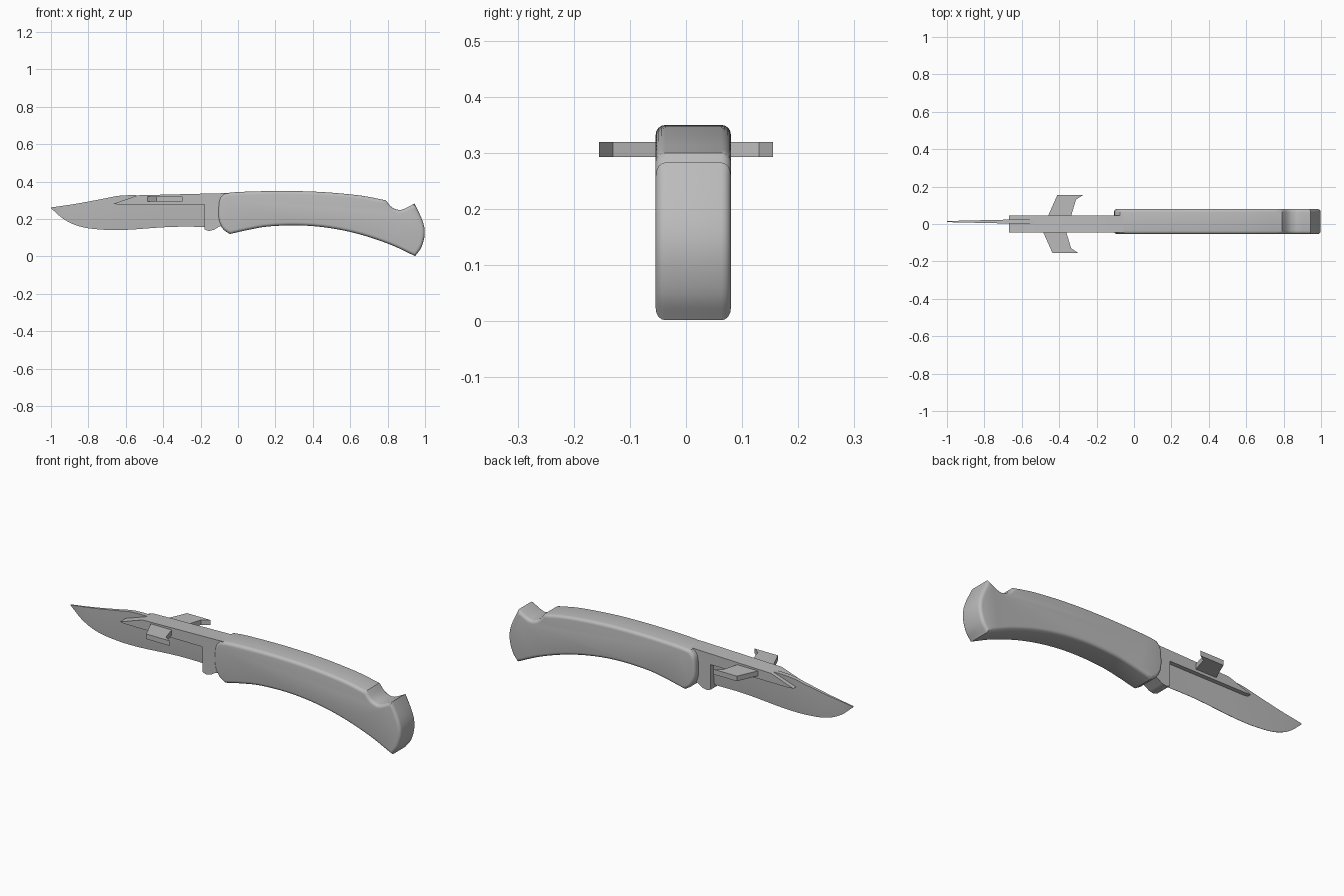
import bpy, bmesh, math
from mathutils import Vector

cube = bpy.data.objects.get("Cube")
if cube:
    bpy.data.objects.remove(cube, do_unlink=True)

grey = bpy.data.materials.new("plain grey")
grey.use_nodes = True
grey.diffuse_color = (0.5, 0.5, 0.5, 1)
grey.node_tree.nodes["Principled BSDF"].inputs["Base Color"].default_value = (0.5, 0.5, 0.5, 1)


def curve(points, steps=4):
    """Smooth open curve through the points."""
    p = [Vector(q) for q in points]
    p = [2 * p[0] - p[1]] + p + [2 * p[-1] - p[-2]]
    out = []
    for a, b, c, d in zip(p, p[1:], p[2:], p[3:]):
        for i in range(steps):
            t = i / steps
            out.append(b + 0.5 * t * (c - a + t * (2 * a - 5 * b + 4 * c - d + t * (3 * (b - c) + d - a))))
    return out + [p[-2]]


def finish(name, bm, angle=35):
    bmesh.ops.recalc_face_normals(bm, faces=bm.faces)
    mesh = bpy.data.meshes.new(name)
    bm.to_mesh(mesh)
    bm.free()
    mesh.materials.append(grey)
    mesh.shade_smooth()
    mesh.set_sharp_from_angle(angle=math.radians(angle))
    obj = bpy.data.objects.new(name, mesh)
    bpy.context.collection.objects.link(obj)
    return obj


def prism(name, outline, low, high, axis="Y", rounding=0):
    """Extrude an outline along Y (outline in xz) or Z (outline in xy)."""
    bm = bmesh.new()
    place = (lambda p, h: (p[0], h, p[1])) if axis == "Y" else (lambda p, h: (p[0], p[1], h))
    face = bm.faces.new([bm.verts.new(place(p, low)) for p in outline])
    push = Vector(place((0, 0), high - low))
    extruded = bmesh.ops.extrude_face_region(bm, geom=[face], use_keep_orig=True)["geom"]
    bmesh.ops.translate(bm, vec=push, verts=[g for g in extruded if isinstance(g, bmesh.types.BMVert)])
    bmesh.ops.recalc_face_normals(bm, faces=bm.faces)
    if rounding:
        rims = [e for e in bm.edges if abs((e.verts[0].co - e.verts[1].co).dot(push)) < 1e-7]
        bmesh.ops.bevel(bm, geom=rims, offset=rounding, segments=4, profile=0.5,
                        affect="EDGES", clamp_overlap=False)
    return finish(name, bm)


# Handle: back, thumb notch, butt, belly and rounded front end
back = curve([(-0.075, 0.337), (0.01, 0.345), (0.225, 0.35), (0.44, 0.345), (0.652, 0.326), (0.79, 0.3)])
notch = curve([(0.79, 0.3), (0.818, 0.267), (0.845, 0.252), (0.88, 0.251), (0.944, 0.283)])
butt = curve([(0.944, 0.283), (0.988, 0.187), (0.998, 0.118), (0.98, 0.048), (0.947, 0.002)])
belly = curve([(0.947, 0.002), (0.813, 0.064), (0.652, 0.118), (0.49, 0.152), (0.33, 0.166),
               (0.17, 0.161), (0.064, 0.144), (-0.043, 0.12)])
nose = curve([(-0.043, 0.12), (-0.078, 0.144), (-0.102, 0.187), (-0.107, 0.24), (-0.1, 0.305), (-0.075, 0.337)])
prism("handle", [p for part in (back, notch, butt, belly, nose) for p in part[:-1]],
      -0.054, 0.08, rounding=0.017)

# Spine block gripping the blade, with a short leg beside the handle
prism("spine_block", [(-0.668, 0.281), (-0.535, 0.327), (-0.05, 0.339), (-0.05, 0.17), (-0.1, 0.16),
                      (-0.13, 0.142), (-0.157, 0.136), (-0.178, 0.144), (-0.178, 0.278), (-0.64, 0.278)],
      -0.046, 0.046)

# Blade: wedge section between spine and cutting edge, thinning to the tip
spine = curve([(-1, 0.262), (-0.87, 0.281), (-0.738, 0.305), (-0.62, 0.326), (-0.47, 0.326),
               (-0.31, 0.327), (-0.15, 0.327)])
edge = curve([(-1, 0.258), (-0.93, 0.198), (-0.845, 0.16), (-0.738, 0.144), (-0.6, 0.142),
              (-0.36, 0.158), (-0.15, 0.158)])
bm = bmesh.new()
rings = []
for top, bottom in zip(spine, edge):
    half = 0.003 + 0.009 * min(1, (top.x + 1) / 0.4)
    middle = top.lerp(bottom, 0.6)
    section = ((top, half), (middle, half * 0.7), (bottom, 0.001))
    ring = [(p.x, 0.013 - w, p.y) for p, w in section]
    ring += [(p.x, 0.013 + w, p.y) for p, w in reversed(section)]
    rings.append([bm.verts.new(co) for co in ring])
for a, b in zip(rings, rings[1:]):
    for i in range(6):
        j = (i + 1) % 6
        bm.faces.new((a[i], a[j], b[j], b[i]))
bm.faces.new(rings[0])
bm.faces.new(rings[-1])
finish("blade", bm)

# Swept thumb wings with hooked tips, slightly staggered from side to side
for name, side, shift in (("back_wing", 1, 0), ("front_wing", -1, -0.026)):
    wing = [(-0.47, 0.02), (-0.41, 0.155), (-0.272, 0.155), (-0.31, 0.13), (-0.343, 0.02)]
    prism(name, [(x + shift, y * side) for x, y in wing], 0.293, 0.32, axis="Z")
